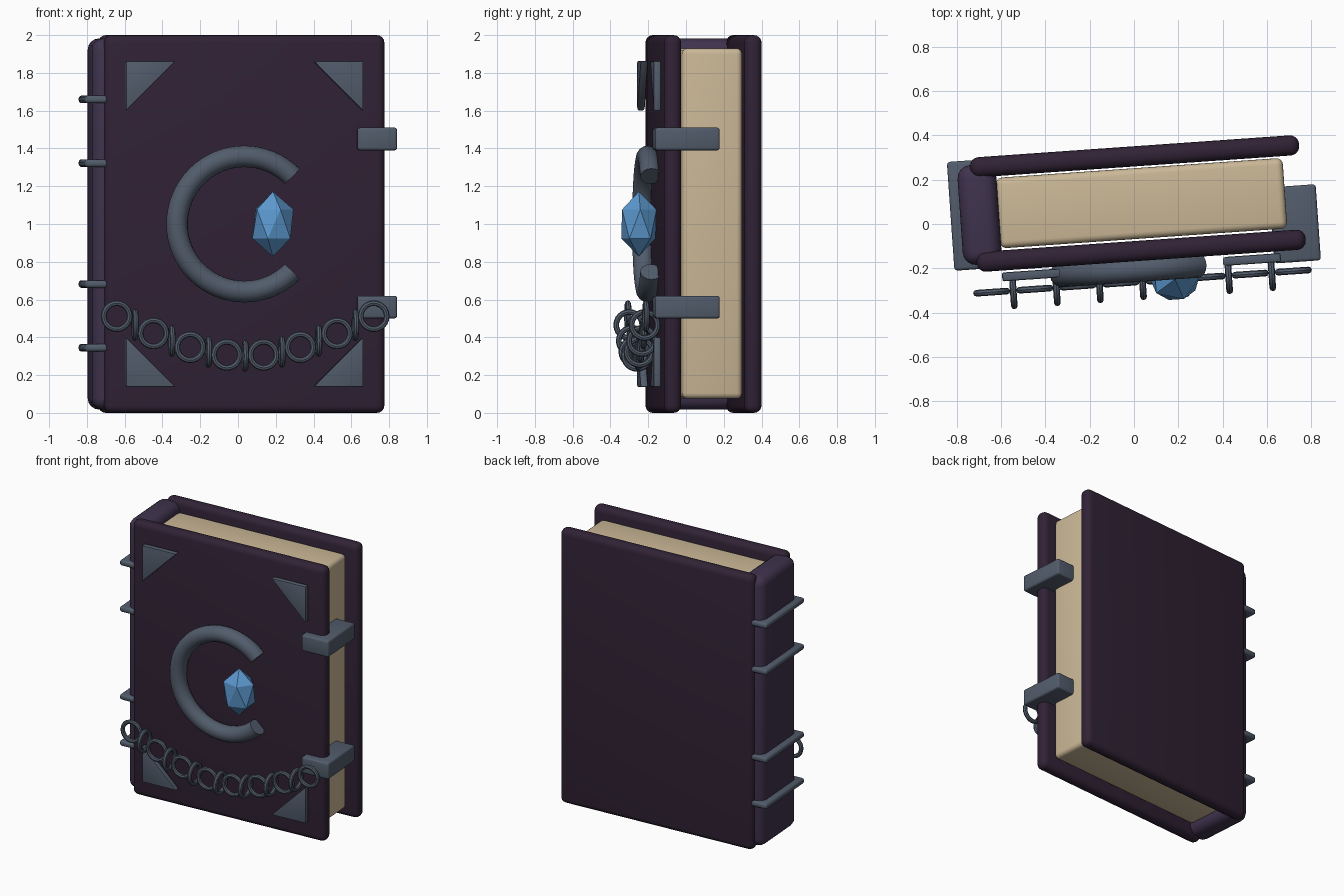
import bpy, bmesh, math
from mathutils import Matrix, Vector

if "Cube" in bpy.data.objects:
    bpy.data.objects.remove(bpy.data.objects["Cube"])

# The whole book is turned slightly about the vertical axis
TURN = Matrix.Rotation(math.radians(4.0), 4, 'Z')
MID = 0.02     # middle of the cover along its width


def material(name, rgb):
    m = bpy.data.materials.new(name)
    m.diffuse_color = (*rgb, 1.0)
    m.use_nodes = True
    m.node_tree.nodes["Principled BSDF"].inputs["Base Color"].default_value = m.diffuse_color
    return m


COVER = material("dark_purple_leather", (0.030, 0.016, 0.036))
SPINE = material("purple_leather", (0.050, 0.033, 0.075))
PAGES = material("parchment", (0.60, 0.48, 0.31))
METAL = material("grey_iron", (0.084, 0.107, 0.148))
GEM = material("blue_crystal", (0.107, 0.314, 0.62))


def finish(name, bm, mat, location=(0, 0, 0), smooth=True):
    bmesh.ops.recalc_face_normals(bm, faces=bm.faces)
    mesh = bpy.data.meshes.new(name)
    bm.to_mesh(mesh)
    bm.free()
    mesh.materials.append(mat)
    ob = bpy.data.objects.new(name, mesh)
    bpy.context.collection.objects.link(ob)
    ob.matrix_world = TURN @ Matrix.Translation(location)
    if smooth:
        bpy.ops.object.select_all(action='DESELECT')
        ob.select_set(True)
        bpy.context.view_layer.objects.active = ob
        bpy.ops.object.shade_smooth_by_angle(angle=math.radians(40))
    return ob


def rounded_box(name, x, y, z, bevel, mat, segments=4):
    """Box from (min, max) pairs, with rounded edges."""
    bm = bmesh.new()
    bmesh.ops.create_cube(bm, size=1)
    size = [b - a for a, b in (x, y, z)]
    centre = [(a + b) / 2 for a, b in (x, y, z)]
    bmesh.ops.scale(bm, vec=size, verts=bm.verts)
    bmesh.ops.bevel(bm, geom=bm.edges[:], offset=bevel, segments=segments,
                    profile=0.5, affect='EDGES')
    return finish(name, bm, mat, centre)


def ring(name, major, minor, location, mat, steps, sides, gap=0.0, sideways=False):
    """Upright ring facing the front; gap (radians) opens it towards +x."""
    bm = bmesh.new()
    bmesh.ops.create_circle(bm, segments=sides, radius=minor)
    bmesh.ops.translate(bm, vec=(major, 0, 0), verts=bm.verts)
    bmesh.ops.rotate(bm, cent=(0, 0, 0), verts=bm.verts,
                     matrix=Matrix.Rotation(gap / 2, 3, 'Y'))
    bmesh.ops.spin(bm, geom=bm.verts[:] + bm.edges[:], cent=(0, 0, 0), axis=(0, 1, 0),
                   angle=2 * math.pi - gap, steps=steps)
    if gap:
        bmesh.ops.holes_fill(bm, edges=[e for e in bm.edges if e.is_boundary], sides=0)
    else:
        bmesh.ops.remove_doubles(bm, verts=bm.verts, dist=1e-4)
    if sideways:
        bmesh.ops.rotate(bm, cent=(0, 0, 0), verts=bm.verts,
                         matrix=Matrix.Rotation(math.pi / 2, 3, 'Z'))
    return finish(name, bm, mat, location)


# Covers, spine and page block
rounded_box("front_cover", (-0.72, 0.768), (-0.168, -0.077), (0, 2), 0.04, COVER)
rounded_box("back_cover", (-0.72, 0.768), (0.259, 0.350), (0, 2), 0.04, COVER)
rounded_box("spine", (-0.78, -0.605), (-0.135, 0.317), (0.018, 1.982), 0.06, SPINE)
rounded_box("page_block", (-0.61, 0.689), (-0.068, 0.251), (0.075, 1.93), 0.03, PAGES)

# Clasps on the opening side
for z in (0.56, 1.45):
    rounded_box("clasp", (0.62, 0.83), (-0.222, 0.122), (z - 0.06, z + 0.06),
                0.014, METAL, 3)

# Raised bands round the spine
for z in (0.345, 0.682, 1.322, 1.66):
    rounded_box("spine_band", (-0.823, -0.69), (-0.154, 0.338), (z - 0.02, z + 0.02),
                0.015, METAL, 3)

# Triangular plates in the four corners of the front cover
for sx in (-1, 1):
    for sz in (-1, 1):
        bm = bmesh.new()
        tri = [(0, 0), (-0.265 * sx, 0), (0, -0.265 * sz)]
        face = bm.faces.new([bm.verts.new((a, -0.02, b)) for a, b in tri])
        out = bmesh.ops.extrude_face_region(bm, geom=[face])
        bmesh.ops.translate(bm, vec=(0, 0.04, 0),
                            verts=[v for v in out["geom"] if isinstance(v, bmesh.types.BMVert)])
        bmesh.ops.recalc_face_normals(bm, faces=bm.faces)
        bmesh.ops.bevel(bm, geom=bm.edges[:], offset=0.008, segments=2,
                        profile=0.5, affect='EDGES')
        finish("corner_plate", bm, METAL, (MID + 0.63 * sx, -0.197, 1.0 + 0.863 * sz))

# Crescent emblem
ring("crescent", 0.358, 0.057, (MID, -0.205, 1.0), METAL, 48, 16, gap=math.pi / 2)

# Faceted gem in the mouth of the crescent
bm = bmesh.new()
bmesh.ops.create_icosphere(bm, subdivisions=1, radius=1)
bmesh.ops.scale(bm, vec=(0.122, 0.107, 0.172), verts=bm.verts)
finish("gem", bm, GEM, (MID + 0.147, -0.262, 1.0), smooth=False)

# Hanging chain of alternating links
LINKS = 15
for i in range(LINKS):
    t = i / (LINKS - 1)
    place = (MID + 0.682 * (2 * t - 1), -0.262, 0.512 - 0.21 * math.sin(math.pi * t))
    ring("chain_link", 0.069, 0.015, place, METAL, 24, 8, sideways=i % 2 == 1)
